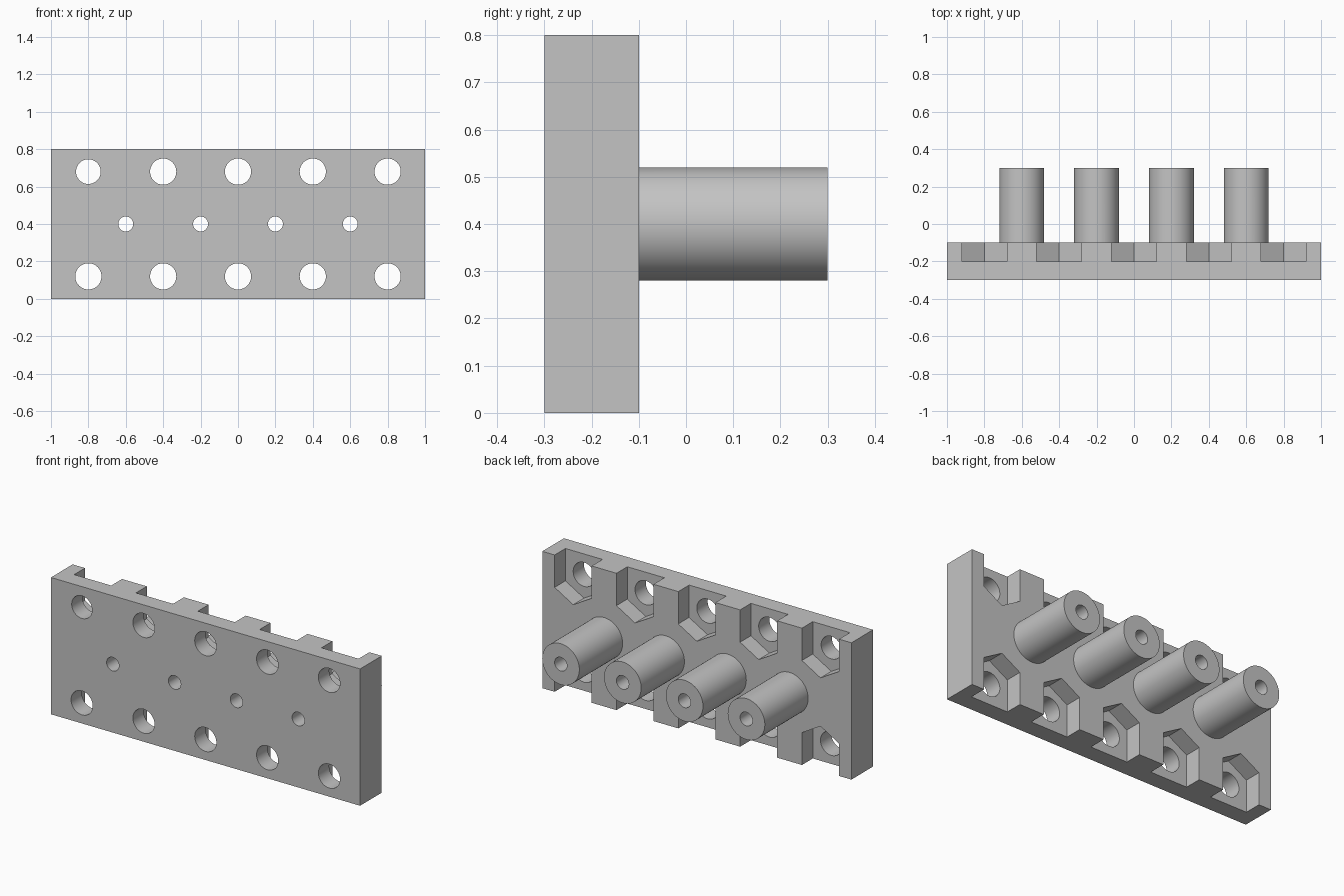
import bpy
import bmesh
from math import cos, sin, pi, sqrt, radians

cube = bpy.data.objects.get("Cube")
if cube:
    bpy.data.objects.remove(cube, do_unlink=True)

FRONT, BACK, POST_END, POCKET = -0.3, -0.1, 0.3, -0.2
HEIGHT, SEGS = 0.8, 64
BOLT_X = [-0.8 + 0.4 * i for i in range(5)]
POST_X = [-0.6 + 0.4 * i for i in range(4)]
BOLT_R, POST_R, BORE_R = 0.07, 0.12, 0.04
NUT_HALF = 0.12

grey = bpy.data.materials.new("plain grey")
grey.use_nodes = True
colour = (0.55, 0.55, 0.55, 1)
grey.diffuse_color = colour
grey.node_tree.nodes["Principled BSDF"].inputs["Base Color"].default_value = colour


def circle(x, z, r):
    return [(x + r * cos(2 * pi * i / SEGS), z + r * sin(2 * pi * i / SEGS))
            for i in range(SEGS)]


def prism(bm, outline, y0, y1):
    """Extrude an x-z outline from y0 to y1."""
    face = bm.faces.new([bm.verts.new((x, y0, z)) for x, z in outline])
    top = bmesh.ops.extrude_face_region(bm, geom=[face])["geom"]
    moved = [v for v in top if isinstance(v, bmesh.types.BMVert)]
    bmesh.ops.translate(bm, verts=moved, vec=(0, y1 - y0, 0))


def make(name, prisms):
    bm = bmesh.new()
    for outline, y0, y1 in prisms:
        prism(bm, outline, y0, y1)
    bmesh.ops.recalc_face_normals(bm, faces=bm.faces)
    mesh = bpy.data.meshes.new(name)
    bm.to_mesh(mesh)
    bm.free()
    mesh.materials.append(grey)
    obj = bpy.data.objects.new(name, mesh)
    bpy.context.collection.objects.link(obj)
    return obj


def activate(obj):
    bpy.ops.object.select_all(action='DESELECT')
    obj.select_set(True)
    bpy.context.view_layer.objects.active = obj


def carve(obj, cutter, operation='DIFFERENCE'):
    activate(obj)
    mod = obj.modifiers.new("carve", 'BOOLEAN')
    mod.operation, mod.solver, mod.object = operation, 'EXACT', cutter
    bpy.ops.object.modifier_apply(modifier=mod.name)
    bpy.data.objects.remove(cutter, do_unlink=True)


def nut_slot(x, top):
    """Pointed nut pocket running out through the top or bottom edge."""
    side = NUT_HALF / sqrt(3)
    shape = [(0, -2 * side), (NUT_HALF, -side), (NUT_HALF, 0.2),
             (-NUT_HALF, 0.2), (-NUT_HALF, -side)]
    z, s = (0.68, 1) if top else (0.12, -1)
    return [(x + u, z + s * v) for u, v in shape]


# Rectangular plate
plate = make("mounting_plate",
             [([(-1, 0), (1, 0), (1, HEIGHT), (-1, HEIGHT)], FRONT, BACK)])

# Nut pockets in the back
carve(plate, make("nut_cutter", [(nut_slot(x, top), POCKET, BACK + 0.1)
                                 for x in BOLT_X for top in (True, False)]))

# Bolt holes, the upper one at the right end slightly tighter
bolts = [(circle(x, z, 0.066 if x == BOLT_X[0] and z > 0.4 else BOLT_R),
          FRONT - 0.1, BACK + 0.1) for x in BOLT_X for z in (0.12, 0.68)]
carve(plate, make("bolt_cutter", bolts))

# Round posts joined to the back, then bored right through
carve(plate, make("posts", [(circle(x, 0.4, POST_R), BACK - 0.05, POST_END)
                            for x in POST_X]), 'UNION')
carve(plate, make("bore_cutter", [(circle(x, 0.4, BORE_R), FRONT - 0.1, POST_END + 0.1)
                                  for x in POST_X]))

plate.name = "plate_with_posts"
activate(plate)
bpy.ops.object.shade_smooth_by_angle(angle=radians(30))
